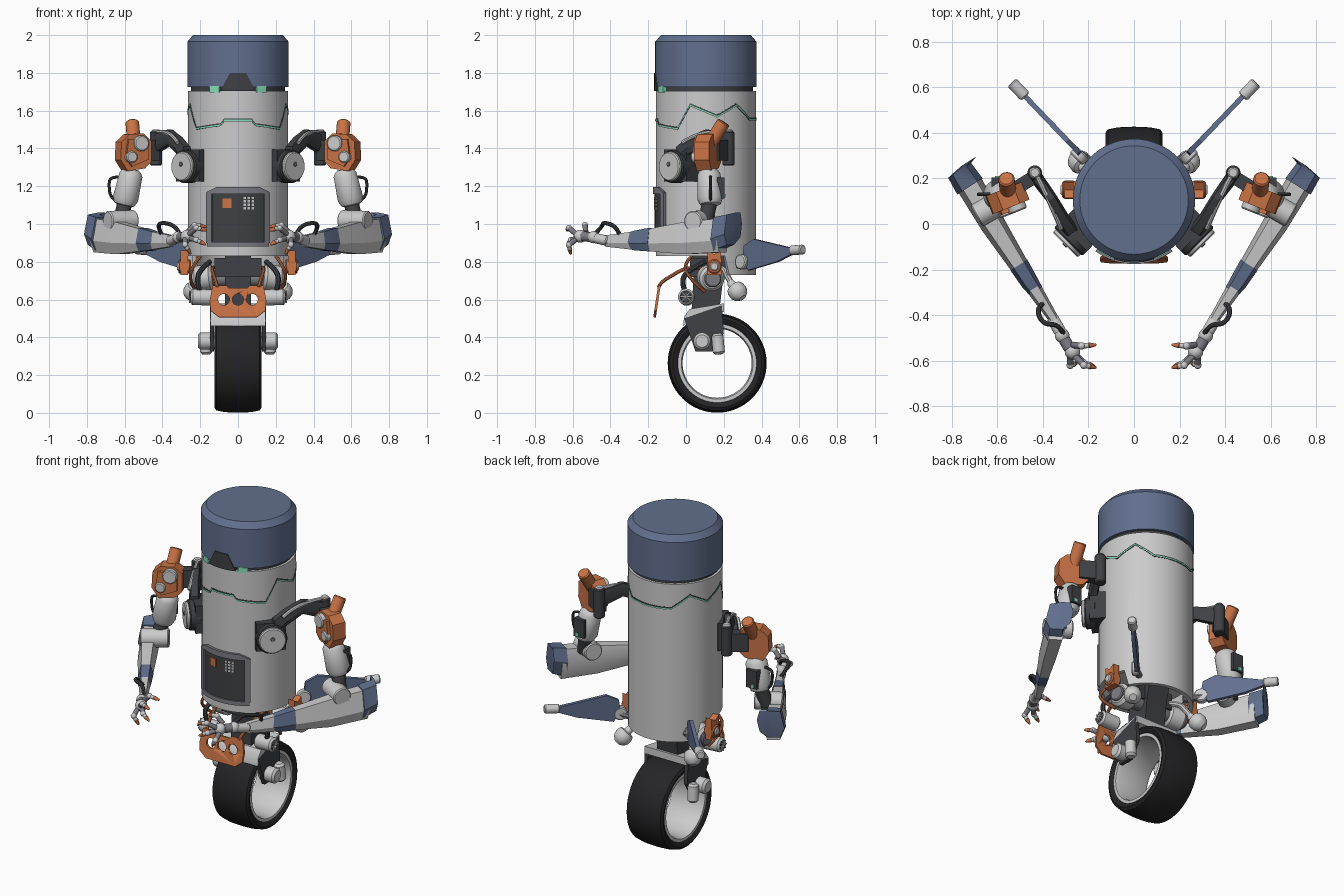
import bpy, bmesh, math
from mathutils import Vector as V

if "Cube" in bpy.data.objects:
    bpy.data.objects.remove(bpy.data.objects["Cube"])

CY, R = 0.105, 0.265          # body axis (y) and radius
Z = V((0, 0, 1))
COL = {'blue': (.12, .16, .27), 'dark': (.05, .052, .058), 'orange': (.58, .17, .06),
       'green': (.25, .75, .5), 'black': (.018, .018, .02), 'steel': (.2, .2, .23)}
MATS = {}
for k, c in COL.items():
    MATS[k] = bpy.data.materials.new(k)
    MATS[k].diffuse_color = (*c, 1)

def finish(name, bm, col=None, mir=False):
    bmesh.ops.remove_doubles(bm, verts=bm.verts, dist=1e-5)
    bmesh.ops.recalc_face_normals(bm, faces=bm.faces)
    for f in bm.faces:
        f.smooth = True
    for e in bm.edges:
        if len(e.link_faces) == 2:
            e.smooth = e.calc_face_angle(0) < 0.55
    me = bpy.data.meshes.new(name)
    bm.to_mesh(me)
    bm.free()
    ob = bpy.data.objects.new(name, me)
    bpy.context.collection.objects.link(ob)
    if col:
        me.materials.append(MATS[col])
    if mir:
        ob.modifiers.new('mirror', 'MIRROR')
    return ob

def rings(name, secs, col=None, mir=False, closed=False, edit=None):
    """Skin a list of equal-length point rings."""
    bm = bmesh.new()
    rs = [[bm.verts.new(p) for p in s] for s in secs]
    n = len(rs[0])
    pairs = list(zip(rs, rs[1:])) + ([(rs[-1], rs[0])] if closed else [])
    for a, b in pairs:
        for i in range(n):
            bm.faces.new((a[i], a[(i+1) % n], b[(i+1) % n], b[i]))
    if not closed:
        bm.faces.new(rs[0])
        bm.faces.new(rs[-1])
    if edit:
        edit(bm)
    return finish(name, bm, col, mir)

def lathe(name, a, d, prof, col=None, mir=False, n=28, closed=False, edit=None):
    """Turn (distance, radius) profile about the axis a + d."""
    a, d = V(a), V(d).normalized()
    u = d.orthogonal().normalized()
    w = d.cross(u)
    secs = [[a + d*t + (u*math.cos(k*math.tau/n) + w*math.sin(k*math.tau/n))*r
             for k in range(n)] for t, r in prof]
    return rings(name, secs, col, mir, closed, edit)

def cyl(name, a, b, r, col=None, mir=True, r2=None, c=0.006, n=28):
    L, r2 = (V(b)-V(a)).length, r2 or r
    return lathe(name, a, V(b)-V(a), [(0, r-c), (c, r), (L-c, r2), (L, r2-c)], col, mir, n)

def ball(name, p, r, col=None, mir=True):
    prof = [(-r*math.cos(t*math.pi/10), max(r*math.sin(t*math.pi/10), r*.02)) for t in range(11)]
    return lathe(name, p, (0, 0, 1), prof, col, mir, 20)

def slab(name, pts, o, u, v, th, col=None, mir=False):
    """Flat outline in the u,v plane at o, thickness th centred."""
    o, u, v = V(o), V(u).normalized(), V(v).normalized()
    n = u.cross(v)
    return rings(name, [[o + u*x + v*y + n*s for x, y in pts] for s in (-th/2, th/2)], col, mir)

def box(name, c, s, col=None, mir=False, u=(1, 0, 0)):
    x, y = s[0]/2, s[2]/2
    return slab(name, [(-x, -y), (x, -y), (x, y), (-x, y)], c, u, Z, s[1], col, mir)

def tube(name, pts, r, col=None, mir=True):
    cu = bpy.data.curves.new(name, 'CURVE')
    cu.dimensions, cu.bevel_depth, cu.bevel_resolution, cu.use_fill_caps = '3D', r, 2, True
    sp = cu.splines.new('NURBS')
    sp.points.add(len(pts)-1)
    for q, p in zip(sp.points, pts):
        q.co = (*p, 1)
    sp.use_endpoint_u, sp.order_u, sp.resolution_u = True, 3, 6
    tmp = bpy.data.objects.new('tmp', cu)
    bm = bmesh.new()
    bm.from_mesh(tmp.to_mesh())
    tmp.to_mesh_clear()
    bpy.data.objects.remove(tmp)
    return finish(name, bm, col, mir)

def wrap(name, pts, r0, r1, col=None, mir=False):
    """Plate hugging the body: (degrees from front, z low, z high)."""
    secs = []
    for p, q in zip(pts, pts[1:]):
        m = max(1, round(abs(q[0]-p[0])/6))
        for i in range(m + (q is pts[-1])):
            a, lo, hi = (p[k] + (q[k]-p[k])*i/m for k in range(3))
            s, c = math.sin(math.radians(a)), math.cos(math.radians(a))
            secs.append([(r*s, CY - r*c, z) for r, z in ((r0, lo), (r1, lo), (r1, hi), (r0, hi))])
    return rings(name, secs, col, mir)

# --- body: hollow underside, front of the skirt cut higher than the back
def skirt(bm):
    for v in bm.verts:
        if v.co.z < 0.8 and v.co.y < 0.21:
            v.co.z = 0.83
lathe('body_shell', (0, CY, 0), Z, [(.88, .23), (.73, .24), (.73, R), (1.705, R), (1.705, .25)], n=64, edit=skirt)
lathe('neck_groove', (0, CY, 0), Z, [(1.69, .25), (1.74, .25)], 'dark', n=64)
lathe('head_cap', (0, CY, 0), Z, [(1.725, .25), (1.725, .268), (1.965, .268), (2, .238)], 'blue', n=64)
zig = [(0, 1.555), (16, 1.555), (20, 1.53), (56, 1.51), (72, 1.635), (103, 1.575), (127, 1.635), (150, 1.56), (180, 1.56)]
wrap('chest_seam', [(a, z-.012, z+.004) for a, z in zig], .25, .267, 'dark', True)
wrap('chest_light', [(a, z-.009, z-.003) for a, z in zig], .25, .2685, 'green', True)
wrap('visor', [(-19, 1.705, 1.712), (-9, 1.705, 1.80), (9, 1.705, 1.80), (19, 1.705, 1.712)], .25, .274, 'dark')
wrap('eye', [(22, 1.697, 1.73), (34, 1.697, 1.73)], .25, .272, 'green', True)

# --- front panel with button and keypad
wrap('panel_back', [(-33, .9, 1.17), (33, .9, 1.17)], .25, .272, 'dark')
wrap('panel_side_frame', [(30, .89, 1.18), (37, .9, 1.165)], .25, .281, 'steel', True)
wrap('panel_top_frame', [(-36, 1.16, 1.17), (-24, 1.16, 1.195), (24, 1.16, 1.195), (36, 1.16, 1.17)], .25, .281, 'steel')
wrap('panel_bottom_frame', [(-36, .88, .905), (36, .88, .905)], .25, .281, 'steel')
wrap('panel_button', [(-17, 1.085, 1.135), (-7, 1.085, 1.135)], .26, .277, 'orange')
for i in range(3):
    for j in range(4):
        a = 6 + i*4.4
        wrap('panel_key', [(a, 1.078+j*.018, 1.09+j*.018), (a+3, 1.078+j*.018, 1.09+j*.018)], .26, .276)

# --- wheel
tyre = [(-.1, .2), (-.118, .215), (-.125, .235), (-.115, .25), (-.07, .259), (0, .262)]
lathe('tyre', (0, .165, .263), (1, 0, 0), tyre + [(-t, r) for t, r in tyre[-2::-1]], 'black', n=64, closed=True)
lathe('wheel_rim', (0, .165, .263), (1, 0, 0), [(-.113, .208), (-.113, .19), (-.09, .183), (.09, .183), (.113, .19), (.113, .208)], n=64, closed=True)
slab('wheel_bridge', [(-.015, .46), (-.01, .51), (.02, .55), (.2, .58), (.2, .535), (.09, .525), (.03, .495)], (0, 0, 0), (0, 1, 0), Z, .29)
slab('fork_plate', [(-.01, .5), (.19, .57), (.2, .42), (.14, .325), (.05, .325)], (.137, 0, 0), (0, 1, 0), Z, .022, 'dark', True)
cyl('fork_motor', (.1, .085, .38), (.212, .085, .38), .045, c=.012)
cyl('fork_damper', (.17, .175, .31), (.165, .165, .42), .032, c=.012)
slab('hip_column', [(.03, .55), (.18, .57), (.2, .74), (.24, .88), (.02, .88), (.04, .72)], (0, 0, 0), (0, 1, 0), Z, .14, 'dark')
box('hip_block', (0, .1, .77), (.25, .16, .1), 'dark')
cyl('hip_axle', (-.19, .13, .71), (.19, .13, .71), .04, 'steel', False)

# --- front guard with three holes
guard = slab('front_guard', [(-.1, -.09), (.1, -.09), (.145, -.055), (.15, .0), (.135, .08), (.06, .08), (.05, .065),
             (-.05, .065), (-.06, .08), (-.135, .08), (-.15, 0), (-.145, -.055)], (0, -.153, .595), (1, 0, 0), (0, .15, 1), .014, 'orange')
for x in (-.075, 0, .075):
    cut = cyl('guard_cutter', (x, -.3, .6), (x, 0, .6), .03, None, False)
    cut.hide_render = True
    cut.hide_set(True)
    m = guard.modifiers.new('hole', 'BOOLEAN')
    m.operation, m.object = 'DIFFERENCE', cut
tube('guard_arm', [(.11, -.145, .665), (.115, -.135, .69), (.13, -.07, .73), (.14, .0, .77), (.13, .08, .77)], .01, 'orange')

# --- hip drives, vents and bulbs
cyl('hip_drum', (.13, .12, .72), (.235, .14, .71), .067, c=.015)
cyl('hip_drum_cap', (.23, .14, .71), (.25, .143, .71), .045, 'steel')
slab('hip_clamp', [(.11, .73), (.19, .73), (.185, .86), (.15, .84), (.115, .86)], (.285, 0, 0), (0, 1, 0), Z, .04, 'orange', True)
cyl('hip_clamp_ring', (.25, .15, .775), (.315, .15, .775), .038, 'orange')
cyl('hip_clamp_pin', (.3, .15, .775), (.322, .15, .775), .024)
cyl('vent_drum', (.13, .005, .61), (.25, .0, .615), .043, c=.01)
cyl('vent_face', (.24, .0, .615), (.253, .0, .615), .034, 'dark')
for k in range(8):
    a = k*math.pi/4
    cyl('vent_blade', (.255, 0, .615), (.255, .033*math.cos(a), .615+.033*math.sin(a)), .004, c=.001, n=6)
tube('vent_pipe', [(.2, .0, .63), (.22, -.03, .7), (.2, .02, .76), (.15, .1, .8)], .014, 'dark')
lathe('rear_bulb', (.21, .235, .69), (.12, .16, -.2), [(0, .02), (.03, .024), (.035, .042), (.05, .05), (.08, .05), (.1, .04), (.115, .02)], None, True)
tube('rear_bulb_pipe', [(.1, .16, .76), (.16, .2, .77), (.2, .22, .72), (.22, .25, .67)], .016)
tube('hip_hose', [(.2, .03, .83), (.24, -.02, .78), (.26, .03, .7), (.22, .1, .64)], .009, 'orange')

# --- rear fins
du = V((.69, .72, 0)).normalized()
slab('rear_fin', [(.05, -.04), (.09, -.1), (.3, -.055), (.42, -.01), (.42, .015), (.13, .065), (.06, .03)], (.2, .27, .855), du, Z, .022, 'blue', True)
cyl('fin_hub', V((.255, .285, .8)), V((.225, .315, .8)), .04)
tube('fin_strut', [(.15, .25, .77), (.2, .28, .78), (.25, .31, .8)], .02, 'steel')
cyl('fin_tip', V((.2, .27, .86)) + du*.4, V((.2, .27, .865)) + du*.485, .026)

# --- shoulders
o = V((.7, -.7, 0)).normalized()
sh = V((.285, -.075, 1.305))
box('shoulder_mount', sh - o*.07 + Z*.005, (.17, .09, .17), 'dark', True, (.7, .7, 0))
cyl('shoulder_drum', sh - o*.06, sh + o*.005, .088, 'dark')
cyl('shoulder_disc', sh, sh + o*.024, .078)
cyl('shoulder_bolt', sh + o*.02 + Z*.012, sh + o*.03 + Z*.012, .012, 'steel', c=.003)
def beam(name, secs, col=None):     # (x, y, half width, z low, z high), six-sided section
    w = V((.84, -.54, 0))
    rings(name, [[(x + w.x*h*f, y + w.y*h*f, lo + (hi-lo)*g) for f, g in
          ((-.6, 0), (.6, 0), (1, .35), (.6, 1), (-.6, 1), (-1, .55))] for x, y, h, lo, hi in secs], col, True)
beam('shoulder_link', [(.27, -.04, .035, 1.31, 1.41), (.31, .02, .03, 1.37, 1.46), (.36, .11, .025, 1.42, 1.5), (.44, .22, .03, 1.37, 1.47)], 'dark')
tube('link_rod', [(.32, -.02, 1.43), (.36, .08, 1.5), (.43, .22, 1.485)], .011)
cyl('link_pivot', (.435, .225, 1.31), (.435, .225, 1.49), .032, 'dark')
cyl('pivot_cap', (.435, .225, 1.48), (.435, .225, 1.5), .024)
box('link_clamp', (.48, .18, 1.39), (.12, .06, .11), 'dark', True, (.8, -.5, 0))

# --- orange shoulder housings and upper arms
pu, pn, pc = V((.93, -.37, 0)), V((-.37, -.93, 0)), V((.553, .115, 1.38))
slab('arm_housing', [(-.085, .06), (-.04, .1), (.04, .095), (.085, .055), (.09, -.04), (.05, -.1), (-.05, -.085), (-.085, -.05)], pc, pu, Z, .085, 'orange', True)
slab('arm_housing_step', [(-.06, .06), (.05, .07), (.065, -.03), (.03, -.075), (-.06, -.04)], pc + pn*.045, pu, Z, .03, 'orange', True)
for x, z, r in ((-.02, .047, .042), (.035, -.025, .031)):
    cyl('housing_disc', pc + pu*x + Z*z, pc + pu*x + Z*z + pn*.072, r)
cyl('housing_stack', (.55, .125, 1.42), (.56, .2, 1.54), .036, 'orange')
lathe('upper_arm', (.56, .12, 1.29), (.045, .01, -.2), [(0, .035), (.01, .05), (.03, .062), (.16, .068), (.19, .055), (.2, .035)], None, True)
tube('arm_handle', [(.61, .13, 1.25), (.67, .13, 1.25), (.685, .13, 1.22), (.675, .13, 1.13), (.63, .13, 1.12)], .008, 'dark')
box('arm_pack', (.59, .185, 1.19), (.07, .04, .11), 'dark', True)
box('arm_pack_light', (.6, .2, 1.15), (.02, .02, .02), 'green', True)
cyl('elbow_neck', (.6, .125, 1.11), (.625, .1, 1.0), .04, 'dark')
cyl('elbow_disc', (.55, .115, 1.02), (.69, .035, 1.015), .054)

# --- forearms
beam('forearm', [(.735, .195, .06, .85, 1.03), (.62, -.0, .055, .84, 1.01), (.47, -.235, .038, .86, .965), (.35, -.42, .022, .88, .94)])
beam('elbow_guard', [(.725, .275, .04, .93, 1.06), (.765, .235, .06, .89, 1.05), (.72, .165, .066, .86, 1.035)], 'blue')
beam('forearm_cuff', [(.505, -.18, .044, .855, .98), (.455, -.26, .039, .86, .965), (.43, -.295, .033, .87, .955)], 'blue')
tube('wrist_hose', [(.4, -.35, .94), (.43, -.37, .99), (.4, -.44, 1.01), (.33, -.44, .99), (.31, -.48, .95)], .011, 'dark')

# --- hands
cyl('wrist', (.36, -.41, .91), (.32, -.48, .925), .027)
ball('wrist_ball', (.315, -.49, .93), .032)
cyl('palm_joint', (.31, -.5, .93), (.28, -.55, .935), .026, 'steel')
ball('palm', (.27, -.56, .935), .034)
for k, m, t in (((.27, -.53, .955), (.23, -.535, .995), (.165, -.53, .985)),
                ((.26, -.58, .945), (.22, -.62, .98), (.165, -.63, .965)),
                ((.28, -.58, .92), (.28, -.62, .89), (.25, -.61, .84)),
                ((.255, -.575, .925), (.22, -.61, .915), (.17, -.625, .89))):
    k, m, t = V(k), V(m), V(t)
    cyl('finger_base', k, m, .014, 'steel', c=.003, n=12)
    ball('finger_knuckle', m, .016)
    cyl('finger_mid', m, m.lerp(t, .5), .012, c=.003, n=12)
    cyl('finger_tip', m.lerp(t, .45), t, .013, 'orange', r2=.006, c=.003, n=12)

for m in bpy.data.materials:
    if m.users and not m.is_grease_pencil:
        m.use_nodes = True
        m.node_tree.nodes["Principled BSDF"].inputs["Base Color"].default_value = m.diffuse_color
